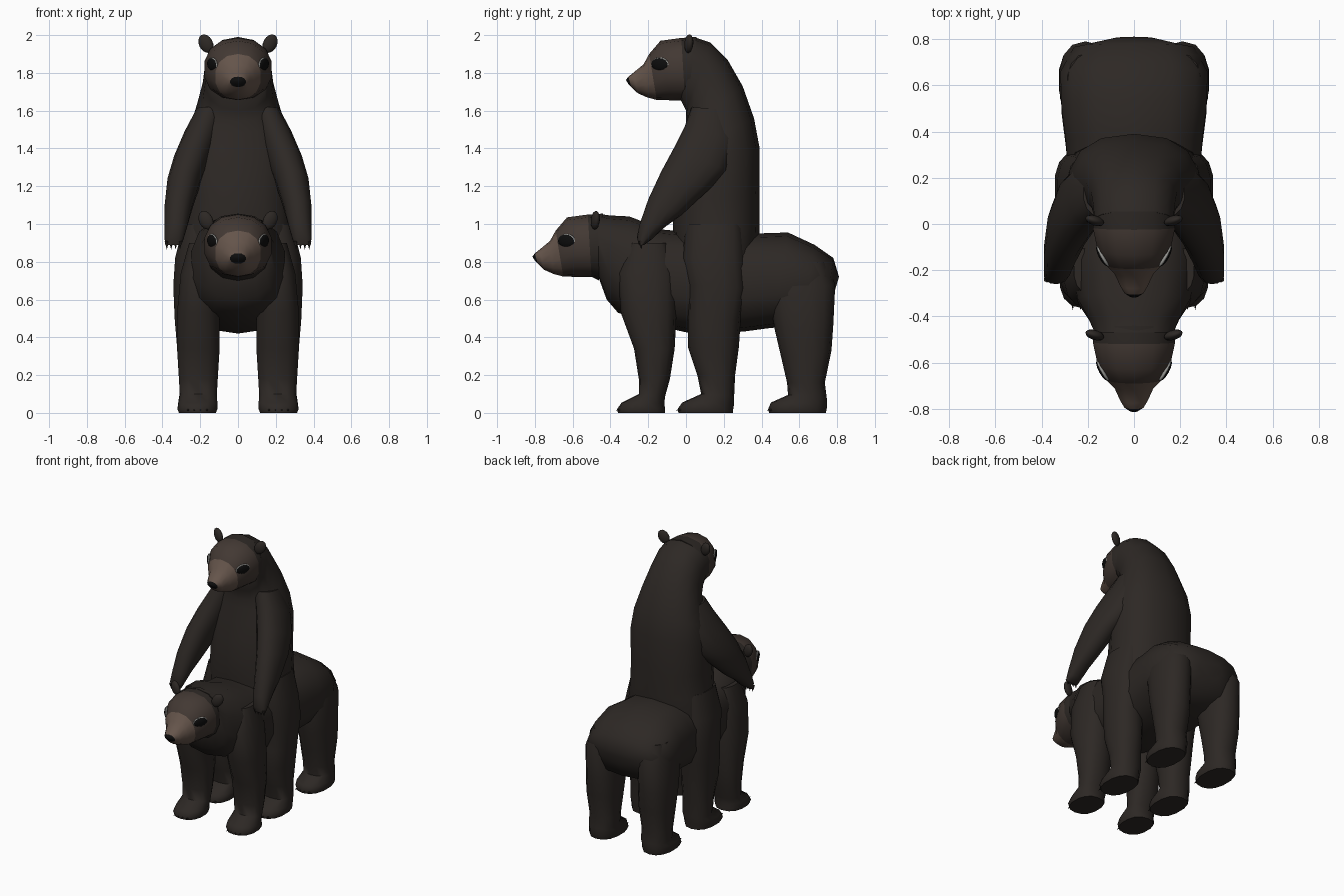
import bpy, bmesh, math
from mathutils import Vector


def material(name, rgb):
    m = bpy.data.materials.new(name)
    m.diffuse_color = (*rgb, 1)
    return m


FUR = material("dark_fur", (0.026, 0.021, 0.018))
FACE = material("face_fur", (0.055, 0.040, 0.033))
TAN = material("muzzle_fur", (0.13, 0.090, 0.070))
BLACK = material("black", (0.004, 0.004, 0.004))
RIM = material("eye_rim", (0.35, 0.35, 0.33))


def finish(ob, name, mat, angle=60):
    ob.name = name
    if mat:
        ob.data.materials.append(mat)
    bpy.ops.object.select_all(action='DESELECT')
    ob.select_set(True)
    bpy.context.view_layer.objects.active = ob
    bpy.ops.object.shade_smooth_by_angle(angle=math.radians(angle))


def loft(name, rings, side=1, off=(0, 0), n=14, power=0.85, mats=(FUR,), bands=None):
    """Each ring: front/top point (y, z), back/bottom point (y, z), x centre, half width."""
    bm = bmesh.new()
    loops = []
    for ya, za, yb, zb, xc, w in rings:
        loop = []
        for i in range(n):
            t = 2 * math.pi * i / n
            c, s = (math.copysign(abs(v) ** power, v) for v in (math.cos(t), math.sin(t)))
            loop.append(bm.verts.new((side * xc + w * s,
                                      off[0] + (ya + yb) / 2 + (ya - yb) / 2 * c,
                                      off[1] + (za + zb) / 2 + (za - zb) / 2 * c)))
        loops.append(loop)
    for k in range(len(loops) - 1):
        for i in range(n):
            j = (i + 1) % n
            f = bm.faces.new((loops[k][i], loops[k][j], loops[k + 1][j], loops[k + 1][i]))
            f.material_index = bands[k] if bands else 0
    bm.faces.new(loops[0])
    bm.faces.new(loops[-1]).material_index = bands[-1] if bands else 0
    bmesh.ops.recalc_face_normals(bm, faces=bm.faces)
    me = bpy.data.meshes.new(name)
    bm.to_mesh(me)
    bm.free()
    ob = bpy.data.objects.new(name, me)
    bpy.context.collection.objects.link(ob)
    for m in mats:
        me.materials.append(m)
    finish(ob, name, None)


def ball(name, loc, scale, rot, mat):
    bpy.ops.mesh.primitive_uv_sphere_add(segments=14, ring_count=8, radius=1, location=loc, rotation=rot)
    ob = bpy.context.object
    ob.scale = scale
    finish(ob, name, mat)


def claws(name, x, y, z, width, direction):
    # row of small pointed claws
    d = Vector(direction).normalized()
    for i in range(4):
        p = Vector((x + width * (i / 3 - 0.5), y, z))
        bpy.ops.mesh.primitive_cone_add(vertices=6, radius1=0.013, radius2=0, depth=0.045, location=p,
                                        rotation=d.to_track_quat('Z', 'Y').to_euler())
        finish(bpy.context.object, name, FUR, 30)


def head(name, dy, dz):
    # skull, muzzle and nose in one loft
    loft(name + "_head", [
        (-0.44, 1.055, -0.46, 0.70, 0, 0.175), (-0.52, 1.05, -0.50, 0.72, 0, 0.182),
        (-0.63, 1.035, -0.58, 0.72, 0, 0.160), (-0.69, 0.965, -0.65, 0.722, 0, 0.122),
        (-0.72, 0.91, -0.70, 0.735, 0, 0.085), (-0.775, 0.865, -0.75, 0.757, 0, 0.060),
        (-0.80, 0.845, -0.785, 0.79, 0, 0.042), (-0.813, 0.828, -0.80, 0.805, 0, 0.02)],
        off=(dy, dz), power=0.9, mats=(FUR, FACE, TAN, BLACK), bands=[0, 1, 1, 2, 2, 2, 3])
    for s in (-1, 1):
        # ears
        ball(name + "_ear", (s * 0.17, -0.48 + dy, 1.02 + dz), (0.038, 0.022, 0.052),
             (0, s * 0.5, s * 0.3), FUR)
        # almond eyes with a pale rim
        turn = (0.12, 0, s * math.radians(62))
        ball(name + "_eye_rim", (s * 0.135, -0.632 + dy, 0.91 + dz), (0.053, 0.012, 0.038), turn, RIM)
        ball(name + "_eye", (s * 0.138, -0.634 + dy, 0.91 + dz), (0.049, 0.014, 0.034), turn, BLACK)


# walking bear: body from neck to rump
loft("walking_bear_body", [
    (-0.47, 1.055, -0.46, 0.71, 0, 0.175), (-0.40, 1.045, -0.42, 0.60, 0, 0.20),
    (-0.30, 1.04, -0.36, 0.53, 0, 0.25), (-0.12, 0.97, -0.15, 0.46, 0, 0.28),
    (0.10, 0.95, 0.03, 0.42, 0, 0.28), (0.38, 0.95, 0.30, 0.43, 0, 0.30),
    (0.54, 0.955, 0.45, 0.45, 0, 0.32), (0.68, 0.89, 0.62, 0.46, 0, 0.325),
    (0.78, 0.82, 0.74, 0.52, 0, 0.265), (0.81, 0.72, 0.78, 0.62, 0, 0.10)], power=0.8)
head("walking_bear", 0, 0)

# standing bear: torso from neck to hips
loft("standing_bear_torso", [
    (0.055, 1.985, -0.03, 1.66, 0, 0.175), (0.13, 1.96, 0.0, 1.60, 0, 0.18),
    (0.22, 1.87, 0.0, 1.54, 0, 0.19), (0.30, 1.73, -0.01, 1.48, 0, 0.22),
    (0.36, 1.56, -0.03, 1.38, 0, 0.265), (0.39, 1.40, -0.05, 1.26, 0, 0.285),
    (0.39, 1.15, -0.07, 1.12, 0, 0.28), (0.39, 0.98, -0.07, 0.96, 0, 0.29),
    (0.38, 0.80, -0.05, 0.76, 0, 0.32), (0.32, 0.60, 0.0, 0.55, 0, 0.28),
    (0.22, 0.50, 0.08, 0.48, 0, 0.12)])
head("standing_bear", 0.495, 0.935)

for s in (-1, 1):
    # walking bear front legs
    loft("walking_bear_front_leg", [
        (-0.30, 0.90, -0.10, 0.90, 0.19, 0.07), (-0.36, 0.74, -0.05, 0.74, 0.205, 0.10),
        (-0.345, 0.53, -0.05, 0.53, 0.21, 0.115), (-0.275, 0.34, -0.06, 0.34, 0.21, 0.115),
        (-0.25, 0.18, -0.085, 0.18, 0.21, 0.105), (-0.25, 0.10, -0.11, 0.09, 0.21, 0.10),
        (-0.34, 0.055, -0.115, 0.05, 0.212, 0.105), (-0.365, 0.02, -0.11, 0.02, 0.215, 0.108),
        (-0.36, 0.0, -0.11, 0.0, 0.215, 0.10)], side=s)
    # walking bear hind legs
    loft("walking_bear_hind_leg", [
        (0.46, 0.80, 0.74, 0.80, 0.19, 0.10), (0.44, 0.62, 0.79, 0.68, 0.21, 0.115),
        (0.47, 0.44, 0.78, 0.47, 0.212, 0.115), (0.505, 0.29, 0.77, 0.33, 0.212, 0.11),
        (0.535, 0.16, 0.735, 0.16, 0.212, 0.10), (0.54, 0.095, 0.745, 0.08, 0.212, 0.10),
        (0.45, 0.055, 0.747, 0.05, 0.214, 0.105), (0.435, 0.02, 0.745, 0.02, 0.215, 0.108),
        (0.44, 0.0, 0.74, 0.0, 0.215, 0.10)], side=s)
    # standing bear legs
    loft("standing_bear_leg", [
        (0.0, 1.0, 0.30, 1.0, 0.20, 0.09), (-0.02, 0.82, 0.31, 0.82, 0.23, 0.105),
        (0.01, 0.68, 0.32, 0.66, 0.23, 0.115), (0.01, 0.48, 0.29, 0.50, 0.222, 0.115),
        (0.01, 0.35, 0.28, 0.35, 0.215, 0.11), (0.06, 0.20, 0.26, 0.20, 0.212, 0.10),
        (0.08, 0.10, 0.255, 0.09, 0.212, 0.10), (-0.02, 0.055, 0.255, 0.05, 0.214, 0.105),
        (-0.045, 0.02, 0.25, 0.02, 0.215, 0.108), (-0.04, 0.0, 0.25, 0.0, 0.215, 0.10)], side=s)
    # standing bear arms reaching forward
    loft("standing_bear_arm", [
        (0.03, 1.62, 0.24, 1.60, 0.14, 0.08), (-0.005, 1.52, 0.27, 1.44, 0.19, 0.095),
        (-0.06, 1.41, 0.22, 1.28, 0.24, 0.10), (-0.13, 1.28, 0.12, 1.18, 0.285, 0.09),
        (-0.20, 1.13, -0.02, 1.05, 0.315, 0.075), (-0.245, 1.0, -0.11, 0.985, 0.328, 0.062),
        (-0.26, 0.93, -0.18, 0.92, 0.338, 0.052), (-0.25, 0.89, -0.22, 0.89, 0.342, 0.044)],
        side=s, power=0.9)
    # claws on hands and feet
    claws("hand_claw", s * 0.342, -0.238, 0.887, 0.07, (0, 0.1, -1))
    for y in (-0.35, 0.45, -0.03):
        claws("foot_claw", s * 0.215, y, 0.016, 0.10, (0, -1, -0.1))
